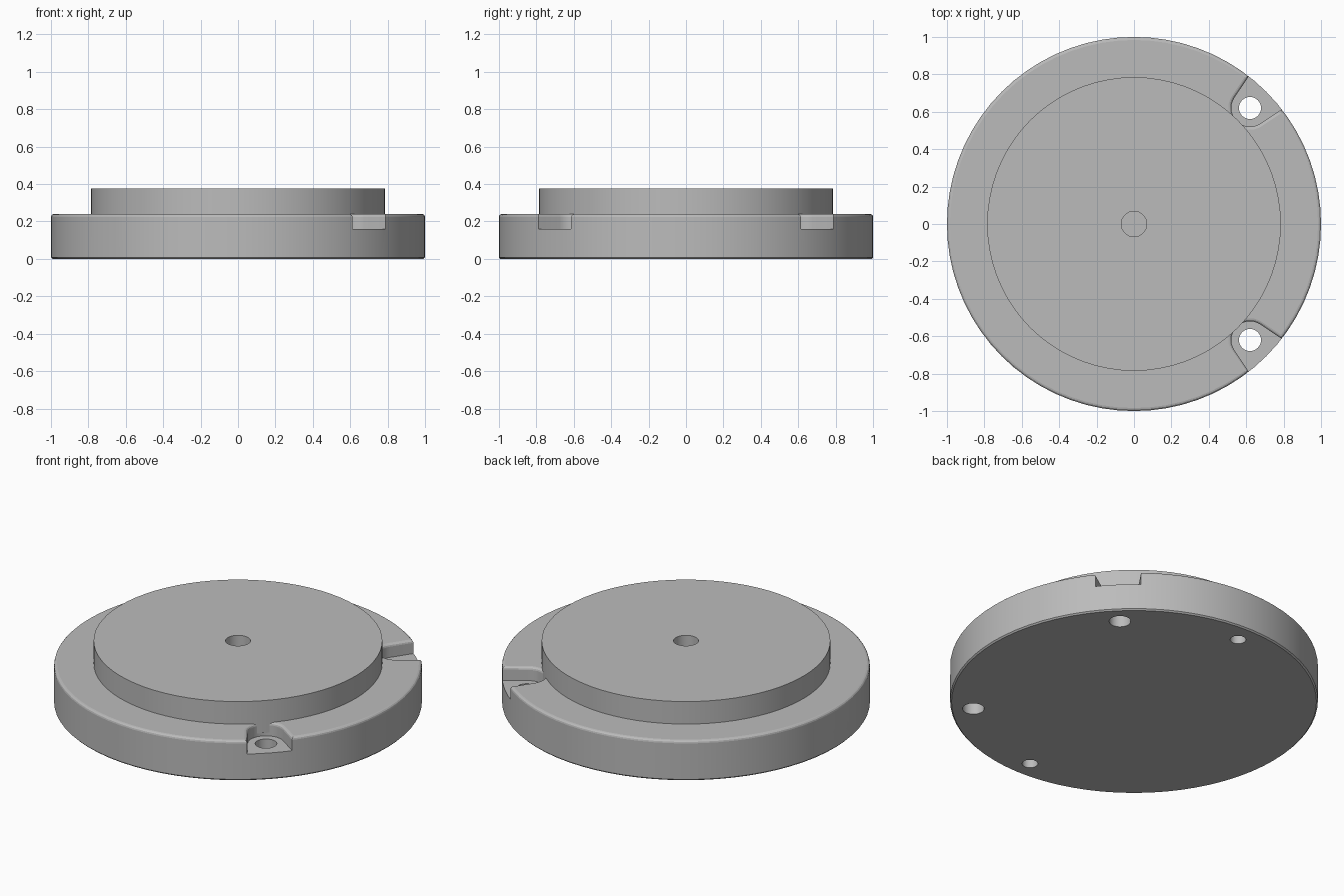
import bpy, bmesh, math
from mathutils import Matrix, Vector

cube = bpy.data.objects.get("Cube")
if cube:
    bpy.data.objects.remove(cube, do_unlink=True)

RIM_Z, TOP_Z, FLOOR_Z = 0.24, 0.375, 0.16
BOLT_R = 0.877

metal = bpy.data.materials.new("machined_grey")
metal.use_nodes = True
GREY = (0.5, 0.5, 0.5, 1)
metal.diffuse_color = GREY
metal.node_tree.nodes["Principled BSDF"].inputs["Base Color"].default_value = GREY


def add_object(name, bm):
    bmesh.ops.recalc_face_normals(bm, faces=bm.faces)
    mesh = bpy.data.meshes.new(name)
    bm.to_mesh(mesh)
    bm.free()
    mesh.materials.append(metal)
    obj = bpy.data.objects.new(name, mesh)
    bpy.context.collection.objects.link(obj)
    return obj


def prism(name, outline, z0, z1, matrix=Matrix()):
    """Extrude a flat outline from z0 to z1, then place it."""
    bm = bmesh.new()
    face = bm.faces.new([bm.verts.new((x, y, z0)) for x, y in outline])
    new = bmesh.ops.extrude_face_region(bm, geom=[face])["geom"]
    verts = [v for v in new if isinstance(v, bmesh.types.BMVert)]
    bmesh.ops.translate(bm, verts=verts, vec=(0, 0, z1 - z0))
    bm.transform(matrix)
    return add_object(name, bm)


def arc(radius, start, end, steps, cx=0.0):
    angles = [math.radians(start + (end - start) * i / steps) for i in range(steps + 1)]
    return [(cx + radius * math.cos(a), radius * math.sin(a)) for a in angles]


def cylinder(name, radius, z0, z1, sides=32, matrix=Matrix()):
    return prism(name, arc(radius, 0, 360, sides)[:-1], z0, z1, matrix)


def cut(obj, cutters):
    """Subtract the cutters and bake the result."""
    bpy.context.view_layer.objects.active = obj
    for cutter in cutters:
        mod = obj.modifiers.new("cut", "BOOLEAN")
        mod.operation, mod.solver, mod.object = "DIFFERENCE", "EXACT", cutter
        bpy.ops.object.modifier_apply(modifier=mod.name)


def round_edges(obj, z, width, segments):
    """Round the sharp edges lying at one height."""
    bm = bmesh.new()
    bm.from_mesh(obj.data)
    edges = [e for e in bm.edges
             if all(abs(v.co.z - z) < 1e-4 for v in e.verts)
             and len(e.link_faces) == 2 and e.calc_face_angle() > 1]
    bmesh.ops.bevel(bm, geom=edges, offset=width, segments=segments,
                    profile=0.5, affect="EDGES", clamp_overlap=True)
    bm.to_mesh(obj.data)
    bm.free()


# Base flange and raised boss
flange = cylinder("base_flange", 1, 0, RIM_Z, 72)
boss = cylinder("raised_boss", 0.785, 0.18, TOP_Z, 72)

# Flared pockets around the bolts, open at the rim
FLARE = 11
curve = arc(0.1, 90 + FLARE, 270 - FLARE, 14, BOLT_R)
run = Vector((math.cos(math.radians(FLARE)), math.sin(math.radians(FLARE)))) * 0.3
mouth = [(curve[-1][0] + run.x, curve[-1][1] - run.y),
         (curve[0][0] + run.x, curve[0][1] + run.y)]
quarters = [Matrix.Rotation(math.radians(45 + 90 * i), 4, "Z") for i in range(4)]
pockets = [prism("pocket_cutter", curve + mouth, FLOOR_Z, 0.5, m) for m in quarters]
cut(flange, pockets)

# Rounded top rim and broken bottom edge
round_edges(flange, RIM_Z, 0.016, 3)
round_edges(flange, 0, 0.008, 1)

# Bolt holes, dowel holes, centre hole and side port
bolts = [cylinder("bolt_cutter", 0.059, -0.1, 0.5, 32,
                  m @ Matrix.Translation((BOLT_R, 0, 0))) for m in quarters]
dowels = [cylinder("dowel_cutter", 0.043, -0.1, 0.12, 32,
                   Matrix.Translation((0, s * 0.88, 0))) for s in (-1, 1)]
centre = cylinder("centre_cutter", 0.068, 0.1, 0.5)
sideways = Matrix.Translation((0, 0, 0.115)) @ Matrix.Rotation(math.radians(-90), 4, "Y")
port = cylinder("port_cutter", 0.095, 0.6, 1.2, 32, sideways)
cut(flange, bolts + dowels + [centre, port])
cut(boss, [centre])

for cutter in pockets + bolts + dowels + [centre, port]:
    bpy.data.objects.remove(cutter, do_unlink=True)

# Smooth round walls, crisp edges
bpy.ops.object.select_all(action="DESELECT")
for obj in (flange, boss):
    obj.select_set(True)
bpy.context.view_layer.objects.active = flange
bpy.ops.object.shade_smooth_by_angle(angle=math.radians(14))
